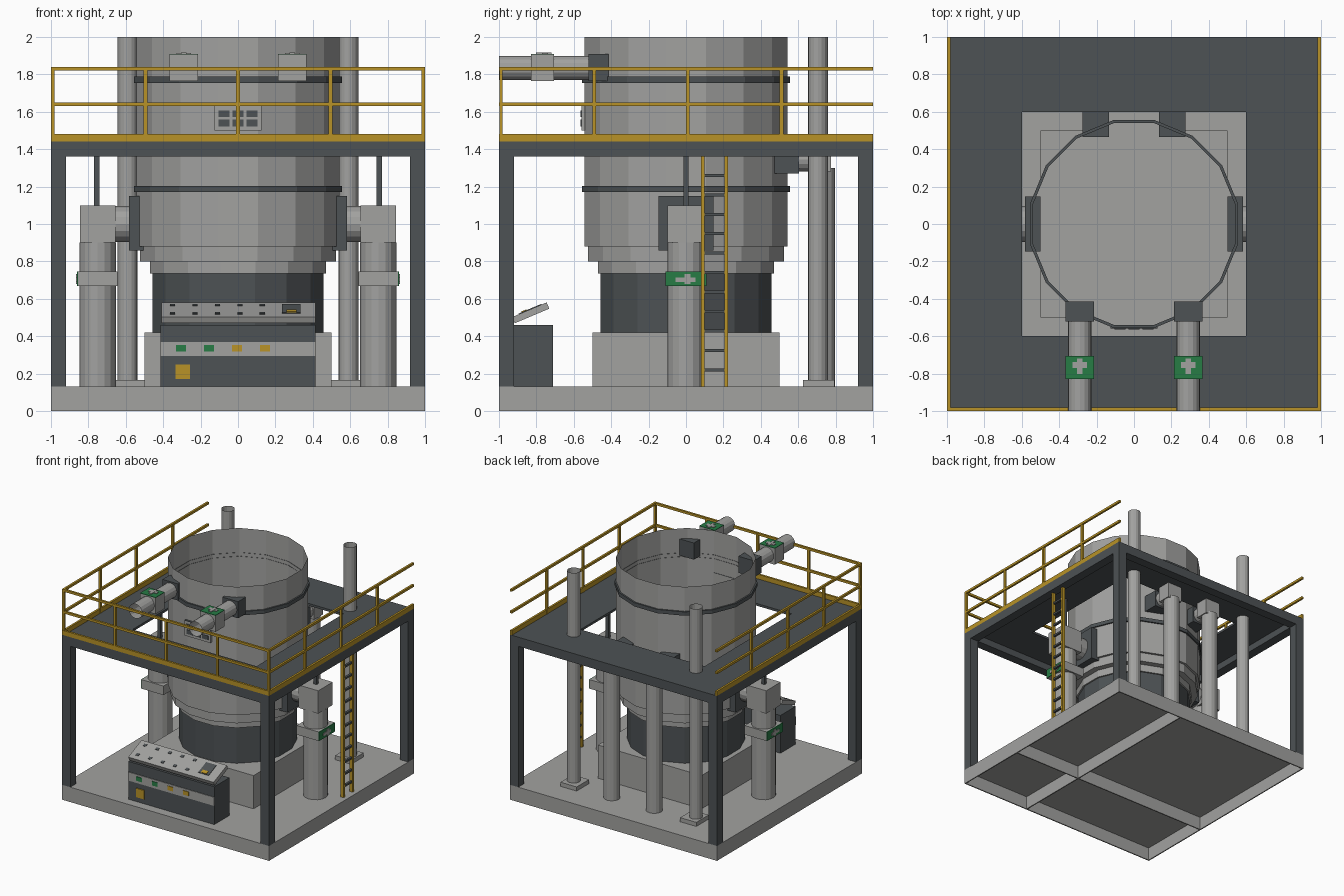
import bpy, bmesh, math
from mathutils import Vector, Matrix

old = bpy.data.objects.get("Cube")
if old:
    bpy.data.objects.remove(old, do_unlink=True)


def material(name, rgb):
    m = bpy.data.materials.new(name)
    m.use_nodes = True
    m.diffuse_color = (*rgb, 1)
    m.node_tree.nodes["Principled BSDF"].inputs["Base Color"].default_value = (*rgb, 1)
    return m


LIGHT = material("light_grey", (0.36, 0.36, 0.35))
DARK = material("dark_grey", (0.075, 0.085, 0.09))
YELLOW = material("safety_yellow", (0.48, 0.29, 0.02))
GREEN = material("valve_green", (0.02, 0.2, 0.06))


def finish(bm, name, mats):
    me = bpy.data.meshes.new(name)
    bm.to_mesh(me)
    bm.free()
    for m in mats:
        me.materials.append(m)
    ob = bpy.data.objects.new(name, me)
    bpy.context.collection.objects.link(ob)
    return ob


def box(name, x, y, z, mat):
    """Box from (low, high) ranges; the order within a range is free."""
    bm = bmesh.new()
    mid = Vector([(r[0] + r[1]) / 2 for r in (x, y, z)])
    size = Vector([abs(r[1] - r[0]) for r in (x, y, z)])
    bmesh.ops.create_cube(bm, size=1, matrix=Matrix.Translation(mid) @ Matrix.Diagonal((*size, 1)))
    return finish(bm, name, [mat])


def around(c, half):
    return (c - half, c + half)


def tube(name, start, end, r, mat, sides=16):
    """Open-ended pipe between two points."""
    bm = bmesh.new()
    a, b = Vector(start), Vector(end)
    turn = (b - a).to_track_quat('Z', 'Y').to_matrix().to_4x4()
    place = Matrix.Translation((a + b) / 2) @ turn
    bmesh.ops.create_cone(bm, cap_ends=False, segments=sides, radius1=r, radius2=r,
                          depth=(b - a).length, matrix=place)
    return finish(bm, name, [mat])


def lathe(name, profile, mats, rule=None, sides=16):
    """Revolve (radius, height) points with flats facing the axes."""
    bm = bmesh.new()
    rings = []
    for r, z in profile:
        k = [math.tau * (i + 0.5) / sides for i in range(sides)]
        rings.append([bm.verts.new((r * math.cos(t), r * math.sin(t), z)) for t in k])
    for low, high in zip(rings, rings[1:]):
        for i in range(sides):
            j = (i + 1) % sides
            f = bm.faces.new((low[i], low[j], high[j], high[i]))
            if rule:
                f.material_index = rule(f.calc_center_median().z)
    return finish(bm, name, mats)


# Hollow base tray with two stiffening ribs
W = (-1, 1)
box("base_deck", W, W, (0.115, 0.13), LIGHT)
for s in (-1, 1):
    box("base_side", (s, s * 0.99), W, (0, 0.13), LIGHT)
    box("base_end", W, (s, s * 0.99), (0, 0.13), LIGHT)
box("base_rib_long", around(0.33, 0.005), W, (0, 0.12), LIGHT)
box("base_rib_cross", W, around(-0.33, 0.005), (0, 0.12), LIGHT)

# Frame: columns, edge beams and platform with a square opening
for s in (-1, 1):
    for t in (-1, 1):
        box("column", (s, s * 0.92), (t, t * 0.92), (0.13, 1.4), DARK)
    box("side_beam", (s, s * 0.92), W, (1.36, 1.43), DARK)
    box("end_beam", W, (s, s * 0.92), (1.36, 1.43), DARK)
    box("platform_side", (s, s * 0.6), W, (1.42, 1.44), DARK)
    box("platform_end", (-0.6, 0.6), (s, s * 0.6), (1.42, 1.44), DARK)

# Guard rails on the front and both sides, open at the back
levels = {"toe_board": (1.44, 1.48), "mid_rail": (1.63, 1.65), "top_rail": (1.82, 1.84)}
for part, z in levels.items():
    box("front_" + part, W, (-1, -0.982), z, YELLOW)
    for s in (-1, 1):
        box("side_" + part, (s, s * 0.982), W, z, YELLOW)
for i in range(5):
    box("front_post", around(-0.99 + i * 0.495, 0.01), (-0.998, -0.98), (1.44, 1.83), YELLOW)
for s in (-1, 1):
    for i in range(1, 4):
        box("side_post", (s * 0.998, s * 0.98), around(-0.99 + i * 0.5, 0.01), (1.44, 1.83), YELLOW)

# Ladder on the left side
for y in (0.09, 0.215):
    box("ladder_stile", (0.935, 0.965), around(y, 0.01), (0.13, 1.4), YELLOW)
for i in range(11):
    box("ladder_rung", around(0.95, 0.01), (0.09, 0.215), around(0.22 + i * 0.104, 0.008), DARK)

# Vessel on its plinth
box("plinth", (-0.5, 0.5), (-0.5, 0.5), (0.13, 0.42), LIGHT)
lathe("vessel", [(0.467, 0.42), (0.467, 0.735), (0.48, 0.735), (0.48, 0.8), (0.533, 0.8),
                 (0.533, 0.88), (0.553, 0.88), (0.553, 2)],
      [LIGHT, DARK], lambda z: int(z < 0.73))
lathe("vessel_floor", [(0.001, 0.88), (0.553, 0.88)], [LIGHT])
for z in (1.17, 1.755):
    lathe("vessel_band", [(0.55, z), (0.566, z), (0.566, z + 0.033), (0.55, z + 0.033)], [DARK])

# Marker plate on the vessel front, with dark blocks
box("marker_plate", (-0.125, 0.125), (-0.56, -0.54), (1.5, 1.63), LIGHT)
box("marker_plate_top", (-0.125, 0.125), (-0.56, -0.54), (1.63, 1.633), DARK)
for x in (-0.075, 0, 0.075):
    for z in (1.54, 1.59):
        box("marker_block", around(x, 0.03), (-0.564, -0.56), around(z, 0.018), DARK)

for s in (-1, 1):
    # Front inlets with valves
    x = s * 0.29
    box("inlet_flange", around(x, 0.075), (-0.52, -0.415), (1.765, 1.91), DARK)
    tube("inlet_pipe", (x, -1, 1.835), (x, -0.52, 1.835), 0.064, LIGHT)
    box("inlet_valve", around(x, 0.075), (-0.83, -0.705), (1.765, 1.905), LIGHT)
    box("inlet_valve_plate", around(x, 0.075), (-0.83, -0.705), (1.905, 1.91), GREEN)
    box("inlet_handle_bar", around(x, 0.04), around(-0.755, 0.016), (1.91, 1.915), LIGHT)
    box("inlet_handle_stem", around(x, 0.014), around(-0.76, 0.042), (1.91, 1.916), LIGHT)

    # Side outlets: flange, elbow, riser, valve and hanger rod
    box("outlet_flange", (s * 0.5, s * 0.582), (-0.147, 0.147), (0.857, 1.15), DARK)
    tube("outlet_stub", (s * 0.58, 0, 1.0), (s * 0.66, 0, 1.0), 0.095, LIGHT)
    box("outlet_elbow", (s * 0.655, s * 0.845), (-0.1, 0.1), (0.9, 1.1), LIGHT)
    tube("outlet_riser", (s * 0.75, 0, 0.13), (s * 0.75, 0, 0.9), 0.098, LIGHT)
    box("outlet_valve", (s * 0.643, s * 0.855), (-0.11, 0.11), (0.668, 0.747), LIGHT)
    box("outlet_valve_plate", (s * 0.855, s * 0.86), (-0.11, 0.11), (0.668, 0.747), GREEN)
    box("outlet_handle_bar", (s * 0.86, s * 0.865), (-0.055, 0.05), around(0.703, 0.012), LIGHT)
    box("outlet_handle_stem", (s * 0.86, s * 0.866), around(0.008, 0.016), around(0.705, 0.027), LIGHT)
    box("hanger_rod", around(s * 0.755, 0.014), around(0, 0.014), (1.1, 1.42), DARK)

    # Back outlets turning down to the base
    x = s * 0.205
    box("back_flange", around(x, 0.07), (0.465, 0.605), (1.27, 1.415), DARK)
    tube("back_stub", (x, 0.6, 1.345), (x, 0.67, 1.345), 0.064, LIGHT)
    box("back_elbow", around(x, 0.072), (0.655, 0.775), (1.28, 1.415), LIGHT)
    tube("back_drop", (x, 0.73, 0.13), (x, 0.73, 1.3), 0.067, LIGHT)

    # Tall vent pipes with feet
    tube("vent_pipe", (s * 0.59, 0.705, 0.13), (s * 0.59, 0.705, 2), 0.053, LIGHT)
    box("vent_foot", around(s * 0.578, 0.078), around(0.71, 0.085), (0.13, 0.166), LIGHT)

# Control desk with striped front and tilted panel
box("desk", (-0.415, 0.415), (-0.92, -0.71), (0.13, 0.46), DARK)
box("desk_stripe", (-0.415, 0.415), (-0.925, -0.92), (0.295, 0.37), LIGHT)
for x, mat in ((-0.305, GREEN), (-0.155, GREEN), (-0.005, YELLOW), (0.145, YELLOW)):
    box("desk_button", around(x, 0.027), (-0.93, -0.925), around(0.335, 0.018), mat)
box("desk_switch", (-0.335, -0.257), (-0.928, -0.92), (0.172, 0.25), YELLOW)

# Panel and its dials share one tilt
tilt = Matrix.Translation((0, -0.83, 0.525)) @ Matrix.Rotation(math.radians(23), 4, 'X')
panel = [box("desk_panel", (-0.41, 0.415), (-0.1, 0.1), (-0.018, 0.018), LIGHT),
         box("desk_dial", around(0.285, 0.05), around(0.01, 0.06), (0.018, 0.022), DARK),
         box("desk_dial_light", around(0.285, 0.027), around(-0.03, 0.015), (0.022, 0.026), YELLOW)]
for i in range(5):
    for y in (-0.05, 0.06):
        panel.append(box("desk_key", around(-0.35 + i * 0.12, 0.014), around(y, 0.012), (0.018, 0.022), DARK))
for ob in panel:
    ob.data.transform(tilt)
